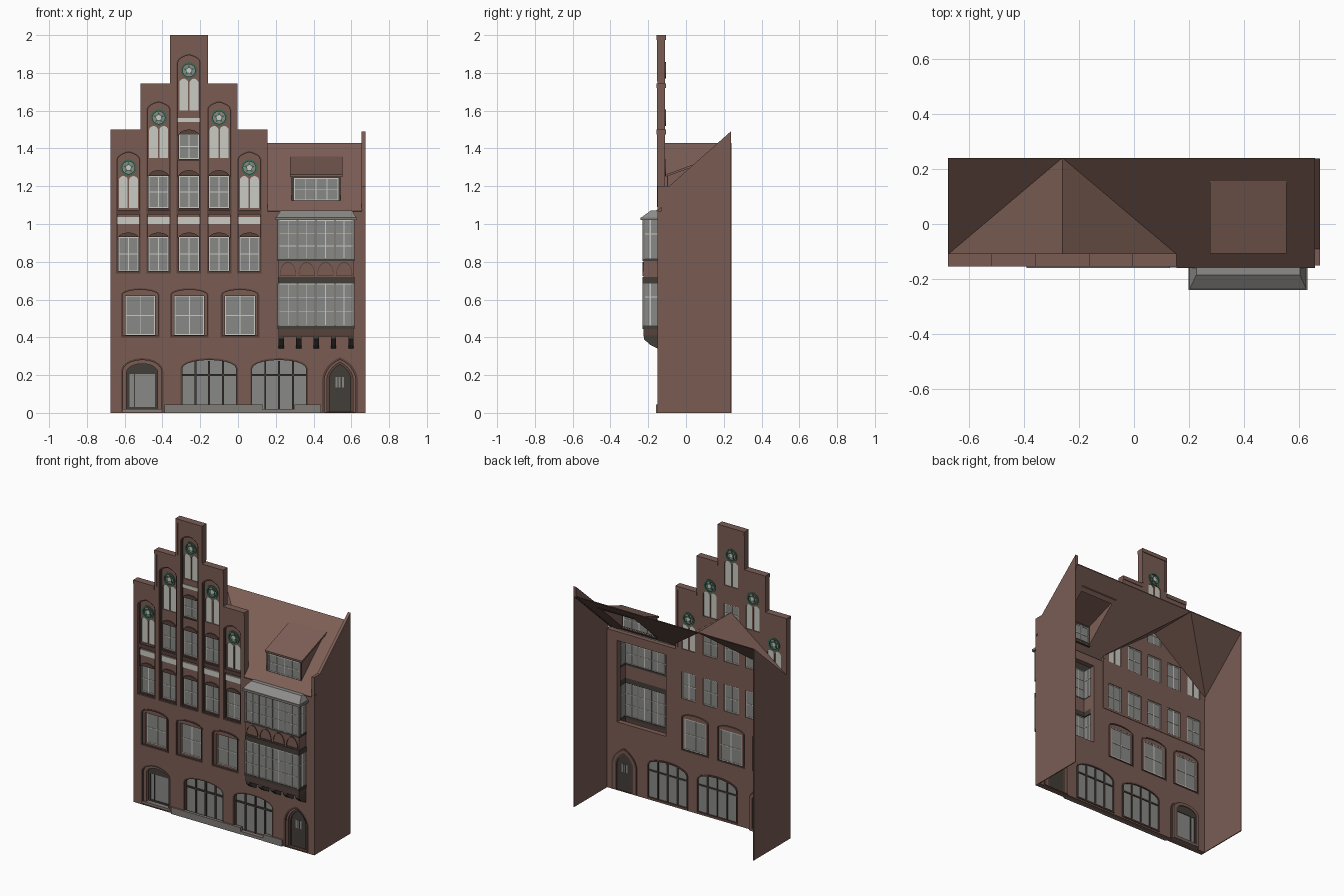
import bpy, bmesh, math
from mathutils import Vector

if "Cube" in bpy.data.objects:
    bpy.data.objects.remove(bpy.data.objects["Cube"])

# ---------- colours ----------
def mat(name, r, g, b):
    m = bpy.data.materials.new(name)
    m.diffuse_color = (r, g, b, 1)
    m.use_nodes = True
    m.node_tree.nodes["Principled BSDF"].inputs["Base Color"].default_value = m.diffuse_color
    return m

BRICK = mat("brick", 0.195, 0.108, 0.088)
ROOF = mat("roof_tile", 0.205, 0.115, 0.092)
TRIM = mat("dark_brick", 0.095, 0.052, 0.043)
GLASS = mat("glass", 0.25, 0.25, 0.24)
WHITE = mat("white_paint", 0.60, 0.60, 0.55)
STONE = mat("stone", 0.22, 0.20, 0.185)
WOOD = mat("dark_wood", 0.055, 0.047, 0.040)
GREEN = mat("green_glaze", 0.05, 0.14, 0.085)
LEAD = mat("lead", 0.27, 0.26, 0.25)

# ---------- helpers ----------
def finish(name, bm, m):
    bmesh.ops.recalc_face_normals(bm, faces=bm.faces[:])
    me = bpy.data.meshes.new(name)
    bm.to_mesh(me)
    bm.free()
    me.materials.append(m)
    ob = bpy.data.objects.new(name, me)
    bpy.context.collection.objects.link(ob)
    return ob

FRONT = lambda a, b, d: (a, d, b)      # drawing in x,z; depth along y
SIDE = lambda a, b, d: (d, a, b)       # drawing in y,z; depth along x

def solid(name, loops, d0, d1, m, to=FRONT):
    """Extrude a flat outline (first loop) with holes (other loops)."""
    bm = bmesh.new()
    for lp in loops:
        vs = [bm.verts.new((a, b, 0)) for a, b in lp]
        for i, v in enumerate(vs):
            bm.edges.new((v, vs[i - 1]))
    bmesh.ops.triangle_fill(bm, edges=bm.edges[:], use_beauty=True, normal=(0, 0, 1))
    r = bmesh.ops.extrude_face_region(bm, geom=bm.faces[:])
    for g in r["geom"]:
        if isinstance(g, bmesh.types.BMVert):
            g.co.z = 1
    for v in bm.verts:
        v.co = Vector(to(v.co.x, v.co.y, d0 + (d1 - d0) * v.co.z))
    return finish(name, bm, m)

def boxes(name, items, m):
    """Several boxes (x0,x1,y0,y1,z0,z1) in one object."""
    bm = bmesh.new()
    for x0, x1, y0, y1, z0, z1 in items:
        for v in bmesh.ops.create_cube(bm, size=1)["verts"]:
            v.co = Vector(((x0 + x1) / 2 + v.co.x * (x1 - x0), (y0 + y1) / 2 + v.co.y * (y1 - y0),
                           (z0 + z1) / 2 + v.co.z * (z1 - z0)))
    return finish(name, bm, m)

def rect(x0, x1, z0, z1):
    return [(x0, z0), (x1, z0), (x1, z1), (x0, z1)]

def arch(x0, x1, z0, zs, zt, pointed=False, n=10):
    c, h = (x0 + x1) / 2, (x1 - x0) / 2
    pts = [(x0, z0), (x1, z0)]
    for i in range(n + 1):
        u = math.cos(math.pi * i / n)
        k = math.sqrt(max(0, 1 - ((abs(u) + 1) / 2) ** 2) / 0.75) if pointed else math.sqrt(max(0, 1 - u * u))
        pts.append((c + h * u, zs + (zt - zs) * k))
    return pts

def circle(cx, cz, r, n=16, r2=None):
    return [(cx + q * math.cos(t), cz + q * math.sin(t)) for i in range(n)
            for t in [math.pi / 2 + 2 * math.pi * i / n] for q in [r if i % 2 == 0 or r2 is None else r2]]

def grid(x0, x1, z0, z1, y, cols, rows, w=0.006, d=0.005):
    """Glazing bars: frame, mullions and transoms."""
    out = []
    for i in range(cols + 1):
        x = x0 + w / 2 + (x1 - x0 - w) * i / cols
        out.append((x - w / 2, x + w / 2, y - d, y + d, z0, z1))
    for j in range(rows + 1):
        z = z0 + w / 2 + (z1 - z0 - w) * j / rows
        out.append((x0, x1, y - d, y + d, z - w / 2, z + w / 2))
    return out

def window(name, x0, x1, z0, z1, y, cols=2, rows=2):
    boxes(name + "_glass", [(x0, x1, y - 0.002, y + 0.002, z0, z1)], GLASS)
    bars = grid(x0, x1, z0, z1, y, cols, rows, 0.005)
    boxes(name + "_bars", bars, WHITE)

# ---------- lower front wall ----------
left_door = lambda i: arch(-0.62 + i, -0.395 - i, 0.004 + i * .1, 0.22, 0.29 - i)
shop = lambda x, i: arch(x + i, x + 0.305 - i, 0.01 + i, 0.235, 0.29 - i)
right_door = lambda i: arch(0.445 + i, 0.635 - i, 0.004 + i * .1, 0.17, 0.295 - i, True, 16)
first = lambda x, i: arch(x + i, x + 0.205 - i, 0.40 + i, 0.625, 0.66 - i)
SHOPS, FIRST = (-0.305, 0.065), (-0.62, -0.36, -0.092)
wall = [(-0.675, 0), (0.675, 0), (0.675, 1.07), (0.155, 1.07), (0.155, 0.735), (-0.675, 0.735)]
holes = [left_door(0), right_door(0)] + [shop(x, 0) for x in SHOPS] + [first(x, 0) for x in FIRST]
solid("front_wall", [wall] + holes + [rect(0.23, 0.595, 0.46, 1.01)], -0.15, -0.115, BRICK)

# first floor windows
for k, x in enumerate(FIRST):
    solid(f"first_floor_moulding_{k}", [first(x, 0), first(x, 0.009)], -0.153, -0.12, TRIM)
    solid(f"first_floor_surround_{k}", [first(x, 0.009), rect(x + 0.024, x + 0.181, 0.412, 0.62)], -0.140, -0.112, BRICK)
    window(f"first_floor_window_{k}", x + 0.024, x + 0.181, 0.412, 0.62, -0.118)

# shop windows
for k, x in enumerate(SHOPS):
    solid(f"shop_moulding_{k}", [shop(x, 0), shop(x, 0.010)], -0.150, -0.11, TRIM)
    solid(f"shop_glass_{k}", [shop(x, 0.010)], -0.122, -0.118, GLASS)
    bars = [(x + 0.305 * f - 0.005, x + 0.305 * f + 0.005, -0.13, -0.112, 0.02, 0.275) for f in (0.26, 0.5, 0.74)]
    boxes(f"shop_frame_{k}", bars + [(x + 0.01, x + 0.295, -0.13, -0.112, 0.195, 0.205)], WOOD)
boxes("plinth", [(-0.39, 0.13, -0.160, -0.14, 0, 0.045), (0.13, 0.30, -0.158, -0.14, 0, 0.02),
                 (0.30, 0.44, -0.160, -0.14, 0, 0.045)], STONE)

# left entrance
solid("left_door_moulding", [left_door(0), left_door(0.010)], -0.150, -0.11, TRIM)
solid("left_door_surround", [left_door(0.010), arch(-0.59, -0.425, 0.02, 0.215, 0.26)], -0.135, -0.095, BRICK)
solid("left_door_frame", [arch(-0.59, -0.425, 0.02, 0.215, 0.26), rect(-0.575, -0.44, 0.03, 0.205)], -0.112, -0.10, WOOD)
boxes("left_door_glass", [(-0.575, -0.44, -0.108, -0.104, 0.03, 0.205)], GLASS)
boxes("left_door_bars", [(-0.55, -0.544, -0.112, -0.1, 0.03, 0.205)], WOOD)
boxes("left_step", [(-0.61, -0.405, -0.145, -0.10, 0, 0.02)], STONE)

# right entrance: stepped pointed reveals
for k in range(3):
    solid(f"right_door_reveal_{k}", [right_door(0.013 * k), right_door(0.013 * (k + 1))],
          -0.150 + 0.010 * k, -0.11, TRIM if k % 2 == 0 else BRICK)
solid("right_door_leaf", [right_door(0.039)], -0.122, -0.114, WOOD)
boxes("right_door_lights", [(0.516 + 0.017 * i, 0.526 + 0.017 * i, -0.124, -0.112, 0.135, 0.19) for i in range(3)], GLASS)

# ---------- stepped gable ----------
GC = -0.26
STEPS = ((0.415, 1.5), (0.257, 1.745), (0.10, 2.0))
def stepped(z0):
    half, z = [], z0
    for w, top in STEPS:
        half += [(w, z), (w, top)]
        z = top
    return [(GC + w, z) for w, z in half] + [(GC - w, z) for w, z in reversed(half)]

ROWS = ((0.75, 0.93, 0.955), (1.085, 1.255, 1.285), (1.345, 1.475, 1.50))
BAYS = [(GC + 0.16 * i, 2 - abs(i)) for i in range(-2, 3)]    # centre, number of upper steps
NICHE = (1.085, 1.35, 1.60)                                   # lancet sill for each step
bay = lambda c, k, i: arch(c - 0.065 + i, c + 0.065 - i, 0.737 + i, NICHE[k] + 0.255, NICHE[k] + 0.302 - i, True, 8)
lancet = lambda x, z: arch(x - 0.023, x + 0.023, z, z + 0.15, z + 0.17, True, 8)
solid("gable_piers", [stepped(0.735)] + [bay(c, k, 0) for c, k in BAYS], -0.15, -0.132, BRICK)
back_holes = []
for b, (c, k) in enumerate(BAYS):
    solid(f"bay_moulding_{b}", [bay(c, k, 0), bay(c, k, 0.008)], -0.143, -0.13, TRIM)
    # windows, one row for each storey below the niche
    for r in range(k + 1):
        z0, z1, zt = ROWS[r]
        back_holes.append(rect(c - 0.053, c + 0.053, z0, z1))
        solid(f"bay_arch_{b}_{r}", [arch(c - 0.057, c + 0.057, z0 - 0.008, z1 - 0.01, zt), rect(c - 0.053, c + 0.053, z0, z1)],
              -0.140, -0.128, TRIM)
        window(f"bay_window_{b}_{r}", c - 0.053, c + 0.053, z0, z1, -0.122)
    # niche: twin lancets under a rosette
    z = NICHE[k]
    back_holes += [lancet(c - 0.027, z), lancet(c + 0.027, z), circle(c, z + 0.213, 0.042)]
    for s in (-1, 1):
        solid(f"lancet_{b}_{s}", [lancet(c + s * 0.027, z)], -0.126, -0.118, WHITE)
    solid(f"rosette_ring_{b}", [circle(c, z + 0.213, 0.044), circle(c, z + 0.213, 0.033)], -0.138, -0.107, GREEN)
    solid(f"rosette_glass_{b}", [circle(c, z + 0.213, 0.034)], -0.124, -0.116, GLASS)
    solid(f"rosette_star_{b}", [circle(c, z + 0.213, 0.032, 10, 0.014)], -0.130, -0.110, GREEN)
    solid(f"rosette_heart_{b}", [circle(c, z + 0.213, 0.014, 10)], -0.133, -0.107, WHITE)
solid("gable_back", [stepped(0.735)] + back_holes, -0.132, -0.112, BRICK)
boxes("white_panels", [(c - 0.057, c + 0.057, -0.137, -0.13, 1.0, 1.037) for c, k in BAYS]
      + [(GC - 0.057, GC + 0.057, -0.137, -0.13, 1.54, 1.562)], WHITE)
boxes("bay_sills", [(c - 0.057, c + 0.057, -0.141, -0.13, 1.05, 1.075) for c, k in BAYS], TRIM)
# caps and raised edges on each step
caps, edges, inner = [], [], (0.257, 0.10, 0.0)
for (w, top), i in zip(STEPS, inner):
    for s in (-1, 1):
        xs = sorted((GC + s * i, GC + s * w))
        caps.append((*xs, -0.155, -0.107, top - 0.025, top))
        xe = sorted((GC + s * (w - 0.016), GC + s * w))
        edges.append((*xe, -0.153, -0.11, top - (0.41 if w > 0.4 else 0.245), top - 0.025))
boxes("gable_caps", caps, BRICK)
boxes("gable_edges", edges, BRICK)

# ---------- oriel ----------
X0, X1, YF = 0.215, 0.612, -0.225
M = (X1 - X0) / 4
for name, z0, z1 in (("lower", 0.46, 0.685), ("upper", 0.815, 1.02)):
    boxes(f"oriel_{name}_glass", [(X0, X1, YF, YF + 0.004, z0, z1), (X0, X0 + 0.004, YF, -0.15, z0, z1),
                                  (X1 - 0.004, X1, YF, -0.15, z0, z1)], GLASS)
    bars = grid(X0, X1, z0, z1, YF + 0.002, 8, 3, 0.004)
    for x in (X0 + 0.002, X1 - 0.002):
        bars += [(x - 0.004, x + 0.004, -0.192, -0.186, z0, z1), (x - 0.004, x + 0.004, YF, -0.15, z1 - 0.075, z1 - 0.07)]
    boxes(f"oriel_{name}_bars", bars, WHITE)
    boxes(f"oriel_{name}_posts", [(X0 + M * i - 0.005, X0 + M * i + 0.005, YF - 0.005, YF + 0.008, z0, z1) for i in range(5)], STONE)
def belt(name, z0, z1, o, m):
    t = 0.012
    boxes(name, [(X0 - o, X1 + o, YF - o, YF + t, z0, z1), (X0 - o, X0 + t, YF, -0.14, z0, z1),
                 (X1 - t, X1 + o, YF, -0.14, z0, z1)], m)
belt("oriel_parapet", 0.72, 0.805, 0.0, BRICK)
belt("oriel_middle_band", 0.685, 0.72, 0.004, WOOD)
belt("oriel_upper_sill", 0.805, 0.817, 0.005, WOOD)
belt("oriel_lower_sill", 0.445, 0.462, 0.006, WOOD)
belt("oriel_base", 0.41, 0.445, 0.0, TRIM)
boxes("oriel_floor", [(X0, X1, YF, -0.12, 0.405, 0.415)], WOOD)
for i in range(4):
    x = X0 + M * i
    solid(f"oriel_panel_arch_{i}", [arch(x + 0.006, x + M - 0.006, 0.725, 0.73, 0.80)[::-1],
                                    arch(x + 0.010, x + M - 0.010, 0.73, 0.735, 0.794)], YF - 0.004, YF, TRIM)
for i in range(5):
    x = X0 + 0.014 + (X1 - X0 - 0.028) * i / 4
    solid(f"oriel_console_{i}", [[(-0.222, 0.41), (-0.222, 0.39), (-0.19, 0.36), (-0.148, 0.34), (-0.148, 0.41)]],
          x - 0.014, x + 0.014, WOOD, SIDE)
boxes("oriel_cornice", [(0.197, 0.63, -0.24, -0.145, 1.02, 1.035)], STONE)
bm = bmesh.new()
for p in [(x, y, 1.035) for x in (0.202, 0.625) for y in (-0.236, -0.145)] + \
         [(x, y, 1.072) for x in (0.226, 0.603) for y in (-0.185, -0.145)]:
    bm.verts.new(p)
bmesh.ops.convex_hull(bm, input=bm.verts[:])
finish("oriel_roof", bm, LEAD)

# ---------- side walls and roof (back is open) ----------
solid("left_wall", [[(-0.13, 0), (0.24, 0), (0.24, 1.43), (-0.13, 1.10)]], -0.675, -0.669, BRICK, SIDE)
solid("right_wall", [[(-0.13, 0), (0.237, 0), (0.237, 1.42), (-0.13, 1.09)]], 0.669, 0.675, BRICK, SIDE)
solid("right_parapet", [[(-0.15, 1.07), (-0.15, 1.2), (-0.09, 1.2), (0.237, 1.49), (0.237, 1.42)]], 0.655, 0.675, BRICK, SIDE)
zmain = lambda y: 1.07 + 0.36 * (y + 0.16) / 0.4
MAIN = lambda a, b, d: (a, b, zmain(b) + d)
CROSS = lambda a, b, d: (a, b, 1.43 - 0.315 * abs(a - GC) / 0.415 + d)
solid("main_roof_right", [[(0.155, -0.11), (0.155, -0.16), (0.657, -0.16), (0.657, 0.24), (GC, 0.24)],
                          rect(0.29, 0.537, -0.085, 0.13)], -0.006, 0, ROOF, MAIN)
solid("main_roof_left", [[(-0.675, -0.11), (GC, 0.24), (-0.675, 0.24)]], -0.006, 0, ROOF, MAIN)
for s in (-1, 1):
    solid(f"cross_roof_{s}", [[(GC + s * 0.415, -0.11), (GC, -0.11), (GC, 0.24)]], -0.006, 0, ROOF, CROSS)

# ---------- dormer ----------
for k, x in enumerate((0.284, 0.537)):
    solid(f"dormer_cheek_{k}", [[(-0.095, 1.12), (-0.095, 1.255), (0.15, 1.345)]], x, x + 0.006, ROOF, SIDE)
solid("dormer_roof", [[(-0.108, 1.25), (-0.108, 1.262), (0.157, 1.357), (0.157, 1.345)]], 0.276, 0.553, ROOF, SIDE)
solid("dormer_frame", [rect(0.284, 0.543, 1.115, 1.255), rect(0.296, 0.531, 1.125, 1.243)], -0.10, -0.088, WOOD)
window("dormer_window", 0.296, 0.531, 1.125, 1.243, -0.094, 4, 2)
